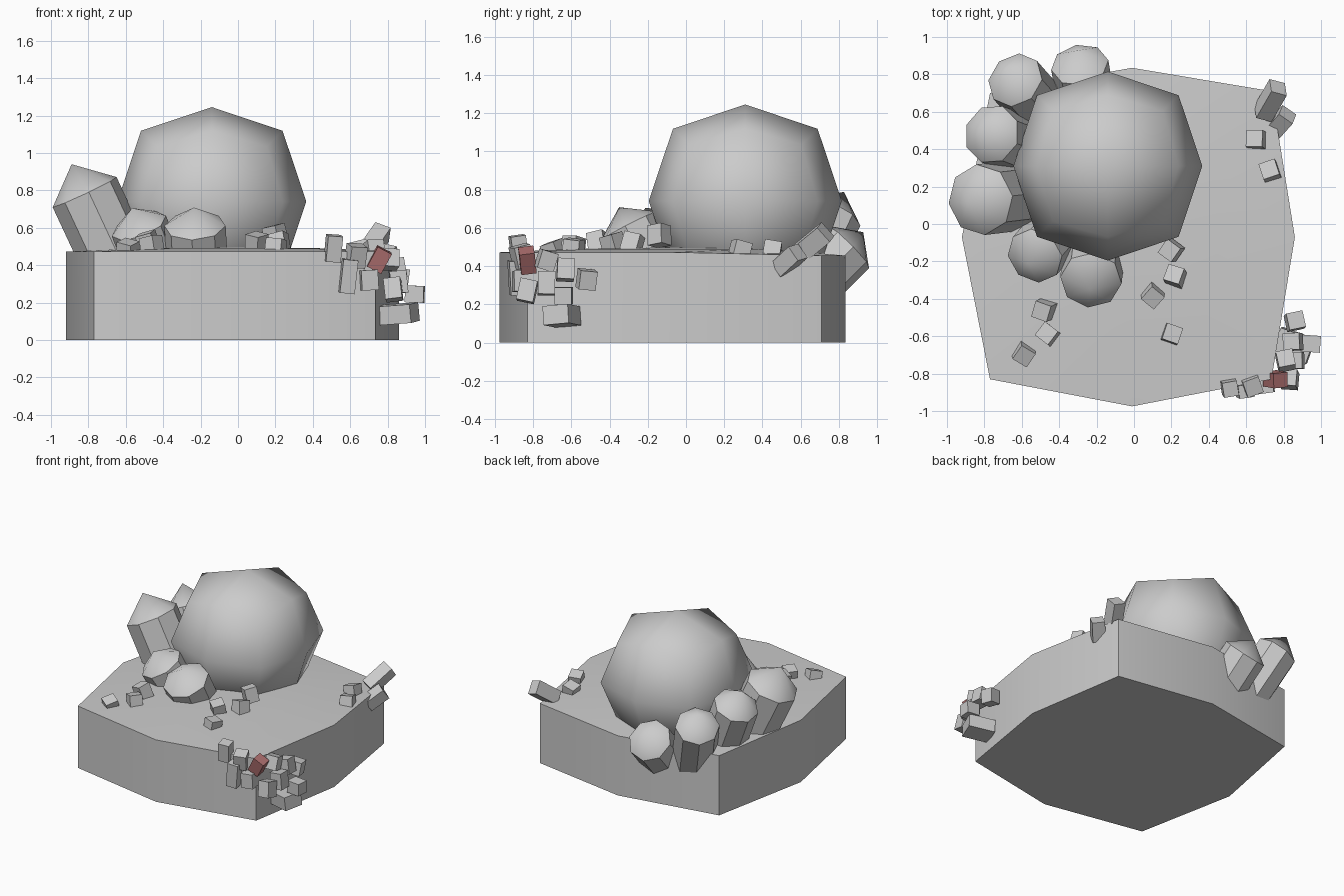
import bpy, bmesh, random
from math import radians, pi, cos, sin
from mathutils import Vector, Matrix, Euler

if "Cube" in bpy.data.objects:
    bpy.data.objects.remove(bpy.data.objects["Cube"])

random.seed(4)


def finish(name, bm, angle=None):
    bmesh.ops.recalc_face_normals(bm, faces=bm.faces)
    mesh = bpy.data.meshes.new(name)
    bm.to_mesh(mesh)
    bm.free()
    ob = bpy.data.objects.new(name, mesh)
    bpy.context.collection.objects.link(ob)
    if angle:
        bpy.ops.object.select_all(action='DESELECT')
        ob.select_set(True)
        bpy.context.view_layer.objects.active = ob
        bpy.ops.object.shade_smooth_by_angle(angle=radians(angle))
    return ob


# ground slab: eight-cornered outline with a gently domed top
outline = [(.86, -.07), (.735, .71), (-.01, .835), (-.77, .70),
           (-.92, -.07), (-.77, -.83), (-.01, -.975), (.735, -.83)]
bm = bmesh.new()
mid = Vector((-.03, -.07))


def ring(scale, height):
    return [bm.verts.new((*(mid + (Vector(p) - mid) * scale), height(p[1])))
            for p in outline]


rings = [ring(1, lambda y: 0),
         ring(1, lambda y: .455 if y > .5 else .472),
         ring(.55, lambda y: .49)]
bm.faces.new(rings[0])
for lo, hi in zip(rings, rings[1:]):
    for i in range(8):
        j = (i + 1) % 8
        bm.faces.new((lo[i], lo[j], hi[j], hi[i]))
top = bm.verts.new((-.03, -.07, .498))
for i in range(8):
    bm.faces.new((rings[2][i], rings[2][(i + 1) % 8], top))
finish("ground_slab", bm, 60)

# large boulder: once-subdivided cube pushed out to a sphere
bm = bmesh.new()
bmesh.ops.create_cube(bm, size=2)
bmesh.ops.subdivide_edges(bm, edges=bm.edges[:], cuts=1, use_grid_fill=True)
radius = {1: .505, 2: .535, 3: .51}
for v in bm.verts:
    n = sum(abs(c) > .5 for c in v.co)
    v.co = v.co.normalized() * radius[n] + Vector((-.14, .31, .74))
finish("large_boulder", bm, 80)


# pointed stone columns leaning away from the boulder
def column(name, centre, axis, r, tip, length):
    bm = bmesh.new()
    lo, hi = [[bm.verts.new((r * cos(i * pi / 4), r * sin(i * pi / 4), z))
               for i in range(8)] for z in (-length, 0)]
    apex = bm.verts.new((0, 0, tip))
    bm.faces.new(lo)
    for i in range(8):
        j = (i + 1) % 8
        bm.faces.new((lo[i], lo[j], hi[j], hi[i]))
        bm.faces.new((hi[i], hi[j], apex))
    rot = Vector(axis).to_track_quat('Z', 'Y').to_matrix().to_4x4()
    bm.transform(Matrix.Translation(centre) @ rot)
    finish(name, bm, 34)


columns = [
    ((-.29, .85, .50), (-.12, .70, .70), .155, .11, .34),
    ((-.635, .77, .67), (-.35, .40, .85), .155, .14, .44),
    ((-.76, .48, .75), (-.40, .15, .90), .16, .15, .42),
    ((-.82, .13, .79), (-.42, -.05, .90), .19, .165, .50),
    ((-.53, -.17, .61), (-.33, -.38, .86), .155, .11, .30),
    ((-.23, -.30, .61), (-.05, -.45, .88), .165, .11, .30),
]
for k, c in enumerate(columns):
    column(f"stone_column_{k + 1}", *c)


# small rubble blocks
def block(name, pos, size, rot):
    bm = bmesh.new()
    bmesh.ops.create_cube(bm, size=1)
    bm.transform(Matrix.Translation(pos)
                 @ Euler([radians(a) for a in rot]).to_matrix().to_4x4()
                 @ Matrix.Diagonal((*size, 1)))
    return finish(name, bm)


# shaped or strongly tilted blocks
block("back_rubble_long", (.73, .66, .52), (.09, .10, .20), (-52, 20, -15))
block("back_rubble_hanging", (.78, .54, .43), (.09, .15, .09), (35, 10, -35))
block("corner_rubble_tall", (.51, -.875, .49), (.08, .08, .14), (8, 4, 10))
block("corner_rubble_low_tall", (.59, -.89, .34), (.08, .07, .18), (4, 6, 8))
block("corner_rubble_wide", (.855, -.65, .14), (.19, .14, .10), (5, -4, -20))
block("corner_rubble_outer", (.945, -.64, .245), (.10, .09, .09), (0, 2, -4))
red = block("red_block", (.755, -.83, .43), (.085, .08, .12), (8, 28, 6))
mat = bpy.data.materials.new("dull_red")
mat.diffuse_color = (.42, .16, .16, 1)
mat.use_nodes = True
mat.node_tree.nodes["Principled BSDF"].inputs["Base Color"].default_value = mat.diffuse_color
red.data.materials.append(mat)

# remaining blocks with small random tilts
spots = {
    "back_rubble": [(.655, .45, .475), (.73, .28, .47)],
    "middle_rubble": [(.20, -.14, .56), (.22, -.28, .52), (.10, -.38, .51),
                      (.20, -.59, .485)],
    "left_rubble": [(-.48, -.46, .52), (-.46, -.59, .50), (-.59, -.69, .475)],
    "corner_rubble": [(.63, -.86, .45), (.70, -.86, .32), (.83, -.83, .27),
                      (.81, -.73, .43), (.86, -.73, .31), (.85, -.63, .38),
                      (.86, -.52, .33)],
}
for name, pts in spots.items():
    turn = {"middle_rubble": -30, "left_rubble": -25}.get(name, 10)
    for k, p in enumerate(pts):
        tilt = [random.uniform(-18, 18) for _ in range(2)]
        block(f"{name}_{k + 1}", p, (.09, .09, random.uniform(.09, .12)),
              (*tilt, turn + random.uniform(-15, 15)))
